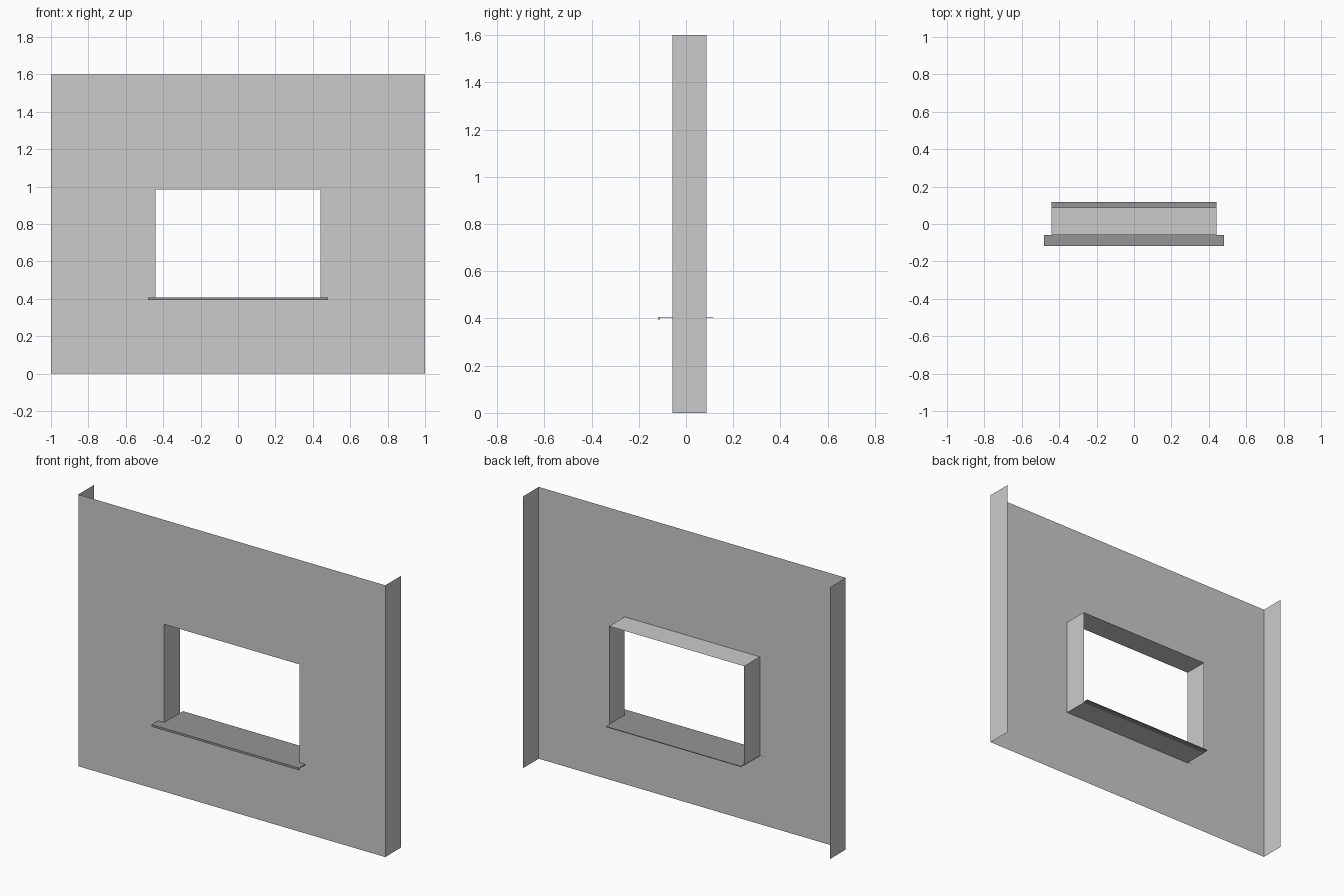
import bpy, bmesh

if "Cube" in bpy.data.objects:
    bpy.data.objects.remove(bpy.data.objects["Cube"])

YF, YB = -0.058, 0.087           # wall face and rear edge of the returns
W, H = 1.0, 1.6                  # half width and height of the wall
OX, OZ0, OZ1 = 0.44, 0.40, 0.985  # opening


def make_object(name, bm, mat=None):
    mesh = bpy.data.meshes.new(name)
    bm.to_mesh(mesh)
    bm.free()
    ob = bpy.data.objects.new(name, mesh)
    bpy.context.collection.objects.link(ob)
    if mat:
        mesh.materials.append(mat)
    return ob


def rect(bm, hx, z0, z1, y):
    return [bm.verts.new((x, y, z)) for x, z in
            ((-hx, z0), (hx, z0), (hx, z1), (-hx, z1))]


# Wall: thin sheet with an opening, side returns and a reveal, open at the rear
bm = bmesh.new()
outer, outer_back = rect(bm, W, 0, H, YF), rect(bm, W, 0, H, YB)
inner, inner_back = rect(bm, OX, OZ0, OZ1, YF), rect(bm, OX, OZ0, OZ1, YB)
for i in range(4):
    j = (i + 1) % 4
    bm.faces.new((outer[i], outer[j], inner[j], inner[i]))
    bm.faces.new((inner[i], inner[j], inner_back[j], inner_back[i]))
    if i in (1, 3):  # only the left and right ends fold back
        bm.faces.new((outer[j], outer[i], outer_back[i], outer_back[j]))
for v in outer_back:
    if not v.link_faces:
        bm.verts.remove(v)
make_object("wall_panel", bm)

# Sill: T-shaped thin plate with projecting ears
dark = bpy.data.materials.new("dark_sill")
dark.diffuse_color = (0.3, 0.3, 0.3, 1)
dark.use_nodes = True
dark.node_tree.nodes["Principled BSDF"].inputs["Base Color"].default_value = dark.diffuse_color
SX, SF, SB, ST = 0.48, -0.117, 0.117, 0.407
half = [(SX, SF), (SX, YF), (OX, YF), (OX, SB)]
outline = half + [(-x, y) for x, y in reversed(half)]
bm = bmesh.new()
face = bm.faces.new([bm.verts.new((x, y, ST - 0.004)) for x, y in outline])
ext = bmesh.ops.extrude_face_region(bm, geom=[face])
bmesh.ops.translate(bm, vec=(0, 0, 0.004),
                    verts=[g for g in ext["geom"] if isinstance(g, bmesh.types.BMVert)])
bmesh.ops.recalc_face_normals(bm, faces=bm.faces)
make_object("window_sill", bm, dark)

# Drip lip folded down along the front of the sill
bm = bmesh.new()
bmesh.ops.create_cube(bm, size=1)
bmesh.ops.scale(bm, vec=(2 * SX, 0.004, 0.013), verts=bm.verts)
bmesh.ops.translate(bm, vec=(0, SF + 0.002, ST - 0.0065), verts=bm.verts)
make_object("sill_drip_lip", bm, dark)
